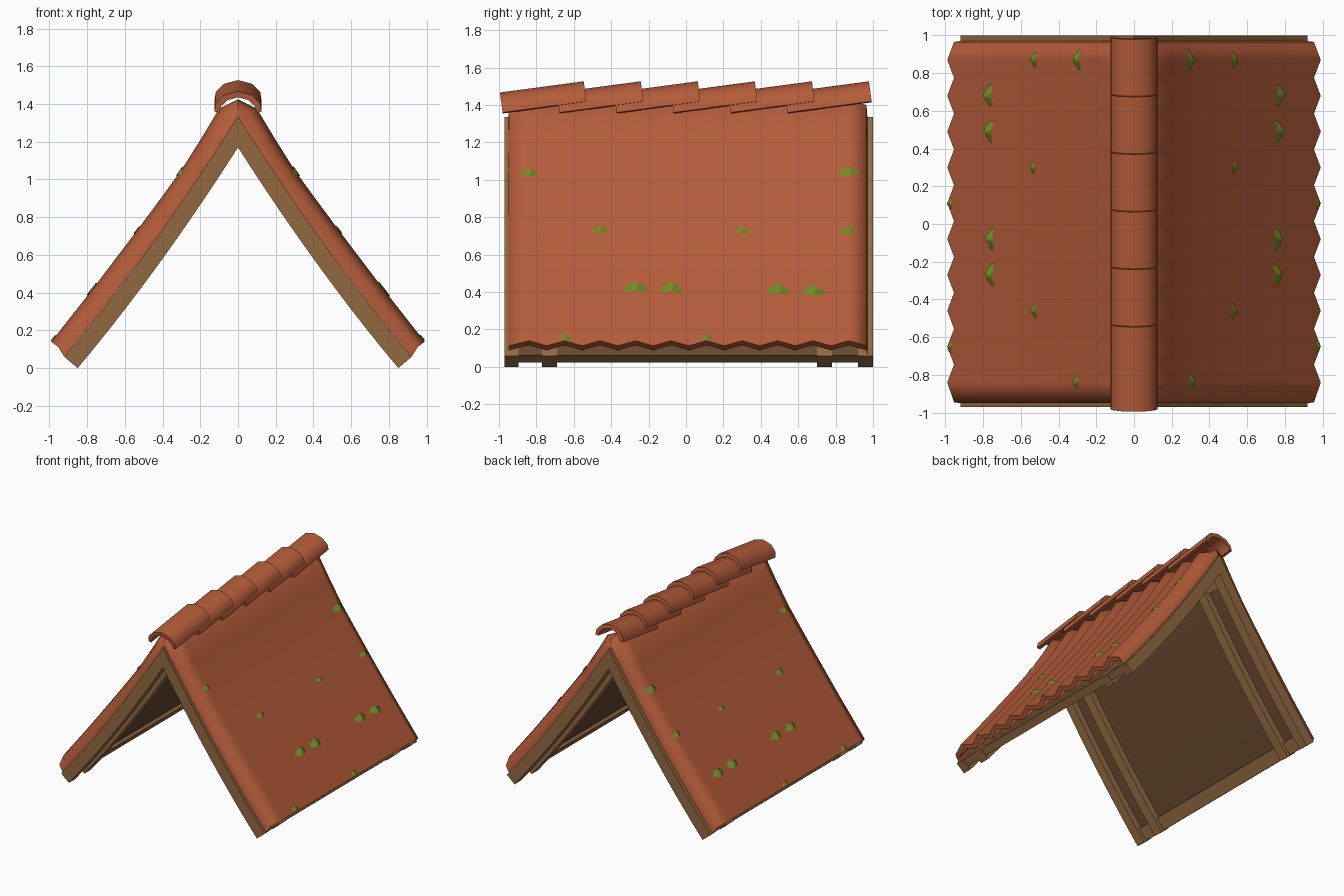
import bpy, bmesh, math, random
from mathutils import Vector

if "Cube" in bpy.data.objects:
    bpy.data.objects.remove(bpy.data.objects["Cube"])

random.seed(4)


def material(name, rgb):
    m = bpy.data.materials.new(name)
    lin = [(c / 255 / 12.92) if c < 11 else ((c / 255 + 0.055) / 1.055) ** 2.4 for c in rgb]
    m.diffuse_color = (*lin, 1)
    m.use_nodes = True
    m.node_tree.nodes["Principled BSDF"].inputs["Base Color"].default_value = m.diffuse_color
    return m


CLAY = material("terracotta", (180, 92, 58))
WOOD = material("light_wood", (146, 105, 64))
DARK = material("dark_wood", (104, 73, 48))
MOSS = material("moss_green", (112, 144, 38))


def finish(name, bm, mat):
    me = bpy.data.meshes.new(name)
    bm.to_mesh(me)
    bm.free()
    me.materials.append(mat)
    ob = bpy.data.objects.new(name, me)
    bpy.context.collection.objects.link(ob)
    return ob


# ---------- timber frame, following two gently sagging curves ----------
def timber_point(s, f):
    """s: 0 ridge to 1 eave, f: 0 top edge to 1 bottom edge."""
    xt, xl = 0.92 * s, 0.85 * s
    top = Vector((xt, 0, 1.335 - 1.586 * xt + 0.217 * xt * xt))
    low = Vector((xl, 0, 1.17 - 1.564 * xl + 0.221 * xl * xl))
    return top.lerp(low, f)


def timber(name, f, s0, s1, y0, y1, mat, n=10):
    bm = bmesh.new()
    for side in (-1, 1):
        rows = []
        for i in range(n + 1):
            s = s0 + (s1 - s0) * i / n
            a, b = timber_point(s, 0), timber_point(s, f)
            rows.append([bm.verts.new((side * p.x, y, p.z))
                         for p, y in ((a, y0), (a, y1), (b, y1), (b, y0))])
        for r, q in zip(rows, rows[1:]):
            for k in range(4):
                bm.faces.new((r[k], r[(k + 1) % 4], q[(k + 1) % 4], q[k]))
        bm.faces.new(rows[-1])
        if s0 > 0:
            bm.faces.new(rows[0])
    bmesh.ops.remove_doubles(bm, verts=bm.verts, dist=1e-5)
    bmesh.ops.recalc_face_normals(bm, faces=bm.faces)
    return finish(name, bm, mat)


for name, y0, y1 in (("front_rafter", -0.97, -0.895), ("front_inner_rafter", -0.77, -0.69),
                     ("back_inner_rafter", 0.70, 0.78), ("back_rafter", 0.92, 1.0)):
    timber(name, 1.0, 0, 1, y0, y1, WOOD)
timber("roof_boards", 0.4, 0, 0.995, -0.94, 0.965, DARK)
timber("eave_purlins", 0.67, 0.92, 0.997, -0.94, 0.965, WOOD, 2)
timber("ridge_purlins", 0.67, 0, 0.08, -0.94, 0.965, WOOD, 2)

# ---------- corrugated clay covering ----------
PROFILE = [(0, 1.425), (0.1, 1.375), (0.19, 1.225), (0.3, 1.05), (0.42, 0.885),
           (0.535, 0.73), (0.77, 0.42), (0.99, 0.14)]
DEPTH = 0.045
PEAKS = [-0.84 + 0.19 * i for i in range(10)]
ROWS = [(-0.945, 1)]                      # (y, 0 crest / 1 valley)
for i, p in enumerate(PEAKS):
    ROWS += [(p, 0), (p + 0.095, 1)]


def cover_point(x, z, d, y, side):
    """Point pushed d below the crest profile."""
    if x == 0:
        return (0, y, z - d * 0.55)
    return (side * (x - 0.8 * d), y, z - 0.6 * d)


def grid(bm, pts, toward, smooth):
    vs = [[p if isinstance(p, bmesh.types.BMVert) else bm.verts.new(p) for p in r] for r in pts]
    for a, b in zip(vs, vs[1:]):
        for k in range(len(a) - 1):
            f = bm.faces.new((a[k], a[k + 1], b[k + 1], b[k]))
            f.normal_update()
            if f.normal.dot(Vector(toward)) < 0:
                f.normal_flip()
            f.smooth = smooth
    return vs


for side, label in ((-1, "left"), (1, "right")):
    bm = bmesh.new()
    outer = grid(bm, [[cover_point(x, z, v * DEPTH, y, side) for x, z in PROFILE]
                      for y, v in ROWS], (side * 0.8, 0, 0.6), True)
    # rounded verge down to the rafters
    for row, y, d in ((outer[0], -0.95, -1), (outer[-1], 0.97, 1)):
        low = []
        for x, z in PROFILE:
            p = timber_point(x / 0.99, 0)
            low.append((side * p.x, y, p.z))
        grid(bm, [row, low], (0, d, 0), True)
    # underside and zigzag eave edge
    grid(bm, [[cover_point(x, z, v * DEPTH + 0.04, y, side) for x, z in PROFILE]
              for y, v in ROWS], (side * -0.8, 0, -0.6), True)
    x, z = PROFILE[-1]
    grid(bm, [[cover_point(x, z, v * DEPTH + t, y, side) for t in (0, 0.04)]
              for y, v in ROWS], (side * 0.6, 0, -0.8), False)
    finish(label + "_clay_covering", bm, CLAY)


# ---------- moss patches lying over the crests ----------
def crest_x(z):
    for (xa, za), (xb, zb) in zip(PROFILE, PROFILE[1:]):
        if zb <= z <= za:
            return xa + (xb - xa) * (za - z) / (za - zb)
    return PROFILE[-1][0]


PATCHES = [(0, 1.04, 0.8), (9, 1.045, 1), (2, 0.735, 0.75), (6, 0.73, 0.65), (9, 0.73, 0.8),
           (3, 0.425, 1.1), (4, 0.425, 1.1), (7, 0.415, 1.1), (8, 0.41, 1.1),
           (1, 0.158, 0.6), (5, 0.158, 0.6)]
bm = bmesh.new()
for side in (-1, 1):
    for k, zc, size in PATCHES:
        cols = []
        for j in range(-4, 5):
            dy = j * 0.0135 * size
            d = DEPTH * abs(dy) / 0.095 - 0.006
            half = 0.022 * size * math.sqrt(1.05 - (j / 4) ** 2) * random.uniform(0.7, 1.1)
            shift = random.uniform(-0.006, 0.006)
            cols.append([cover_point(crest_x(z), z, d, PEAKS[k] + dy, side)
                         for z in (zc + shift + half, max(zc + shift - half, 0.141))])
        grid(bm, cols, (side * 0.8, 0, 0.6), True)
finish("moss_patches", bm, MOSS)

# ---------- overlapping ridge tiles ----------
HALF = [(0.125, -0.108), (0.118, -0.065), (0.075, -0.02), (0, 0)]
INNER = [(0.098, -0.113), (0.09, -0.08), (0.055, -0.047), (0, -0.032)]


def arch(half):
    return half + [(-x, z) for x, z in half[-2::-1]]


section = arch(HALF) + arch(INNER)[::-1]
tilt = math.atan2(0.06, 0.45)
for i in range(6):
    bm = bmesh.new()
    y0, rings = -0.995 + 0.305 * i, []
    for t in (0, 0.452):
        rings.append([bm.verts.new((x, y0 + t * math.cos(tilt) - z * math.sin(tilt),
                                    1.467 + t * math.sin(tilt) + z * math.cos(tilt)))
                      for x, z in section])
    n = len(section)
    for k in range(n):
        bm.faces.new((rings[0][k], rings[0][(k + 1) % n], rings[1][(k + 1) % n], rings[1][k]))
    for r in rings:                       # end rims
        for k in range(n // 2 - 1):
            bm.faces.new((r[k], r[k + 1], r[n - 2 - k], r[n - 1 - k]))
    bmesh.ops.recalc_face_normals(bm, faces=bm.faces)
    ob = finish("ridge_tile_%d" % (i + 1), bm, CLAY)
    bpy.ops.object.select_all(action='DESELECT')
    ob.select_set(True)
    bpy.context.view_layer.objects.active = ob
    bpy.ops.object.shade_smooth_by_angle(angle=math.radians(50))
